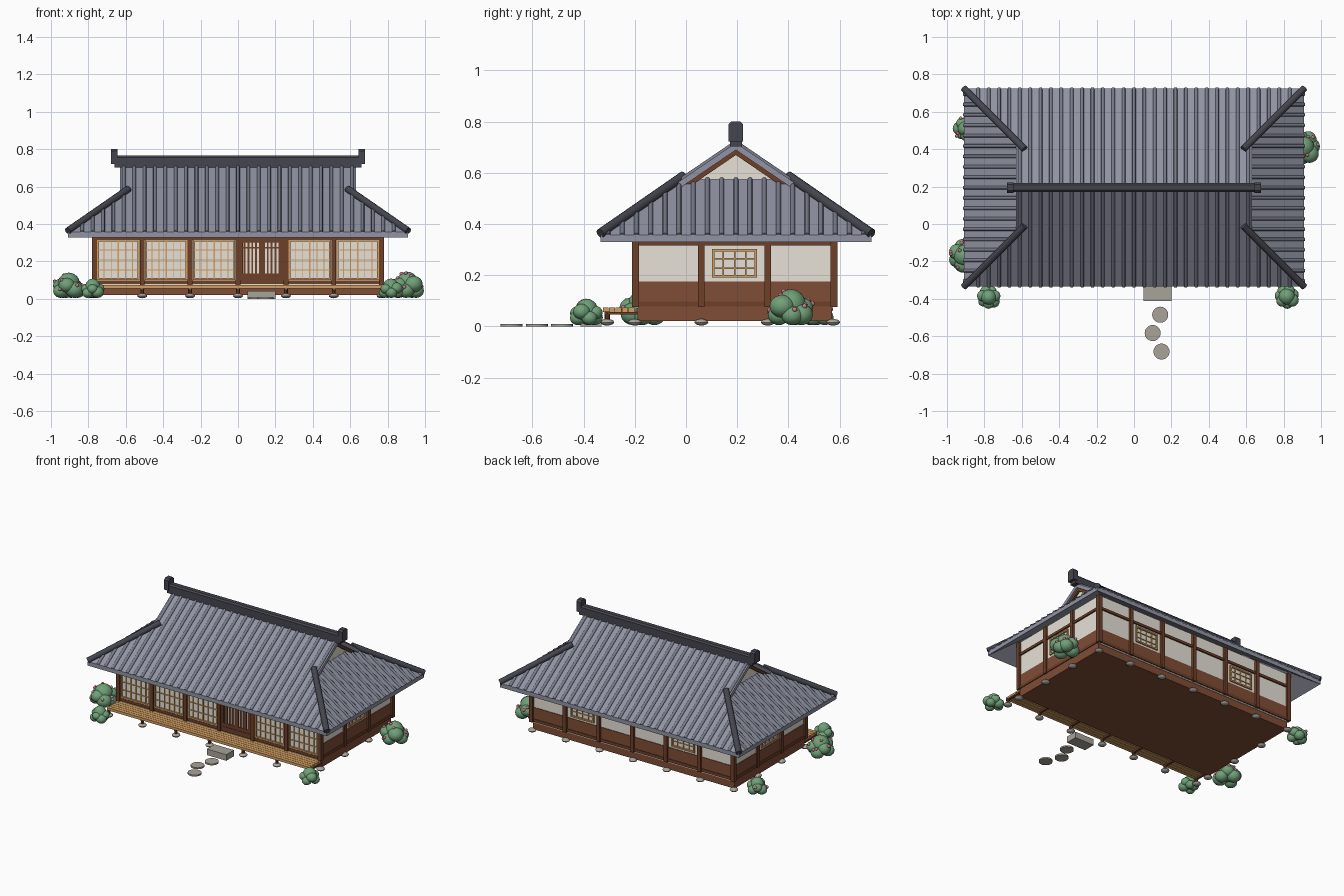
import bpy, bmesh, math, random
from mathutils import Vector, Matrix

if "Cube" in bpy.data.objects:
    bpy.data.objects.remove(bpy.data.objects["Cube"])
random.seed(4)

def mat(name, r, g, b):
    m = bpy.data.materials.new(name)
    m.diffuse_color = [((c + 0.055) / 1.055) ** 2.4 for c in (r, g, b)] + [1]
    m.use_nodes = True
    m.node_tree.nodes["Principled BSDF"].inputs["Base Color"].default_value = m.diffuse_color
    return m

PLASTER = mat("plaster", 0.92, 0.90, 0.86)
DARK = mat("dark_wood", 0.43, 0.25, 0.16)
BROWN = mat("panel_wood", 0.50, 0.30, 0.21)
TAN = mat("light_wood", 0.82, 0.62, 0.38)
TILE = mat("roof_tile", 0.57, 0.58, 0.64)
RIB = mat("tile_rib", 0.46, 0.48, 0.54)
RIDGE = mat("ridge_tile", 0.27, 0.27, 0.31)
STONE = mat("stone", 0.66, 0.64, 0.60)
GREEN = mat("leaf_green", 0.44, 0.63, 0.47)
PINK = mat("blossom_pink", 0.80, 0.47, 0.54)

def finish(bm, name, material, smooth=None):
    bmesh.ops.recalc_face_normals(bm, faces=bm.faces)
    me = bpy.data.meshes.new(name)
    bm.to_mesh(me)
    bm.free()
    me.materials.append(material)
    ob = bpy.data.objects.new(name, me)
    bpy.context.collection.objects.link(ob)
    if smooth:
        bpy.ops.object.select_all(action='DESELECT')
        ob.select_set(True)
        bpy.context.view_layer.objects.active = ob
        bpy.ops.object.shade_smooth_by_angle(angle=math.radians(smooth))
    return ob

def box(bm, x0, x1, y0, y1, z0, z1):
    m = Matrix.Translation(((x0 + x1) / 2, (y0 + y1) / 2, (z0 + z1) / 2)) @ Matrix.Diagonal((x1 - x0, y1 - y0, z1 - z0, 1))
    bmesh.ops.create_cube(bm, size=1, matrix=m)

def rod(bm, a, b, r, n=8):
    a, b = Vector(a), Vector(b)
    d = b - a
    m = Matrix.Translation((a + b) / 2) @ d.to_track_quat('Z', 'Y').to_matrix().to_4x4()
    bmesh.ops.create_cone(bm, cap_ends=True, segments=n, radius1=r, radius2=r, depth=d.length, matrix=m)

def prism(bm, pts, off):
    """Extrude a planar polygon by the vector off."""
    f = bm.faces.new([bm.verts.new(p) for p in pts])
    g = bmesh.ops.extrude_face_region(bm, geom=[f], use_keep_orig=True)
    bmesh.ops.translate(bm, vec=off, verts=[v for v in g['geom'] if isinstance(v, bmesh.types.BMVert)])

# ---- dimensions
CY, EX, EY, EZ, SL, TH = 0.195, 0.91, 0.53, 0.357, 0.68, 0.028
GX, WX, WY0, WY1 = 0.63, 0.765, -0.195, 0.575
BAYS_X = [-0.768 + 0.256 * i for i in range(7)]
BAYS_Y = [-0.2 + 0.26 * i for i in range(4)]

def wall_box(bm, side, u0, u1, z0, z1, d0, d1):
    """Box on a wall: u along it, d outward from its surface."""
    if side == 'front': box(bm, u0, u1, WY0 - d1, WY0 - d0, z0, z1)
    if side == 'back': box(bm, u0, u1, WY1 + d0, WY1 + d1, z0, z1)
    if side == 'right': box(bm, WX + d0, WX + d1, u0, u1, z0, z1)
    if side == 'left': box(bm, -WX - d1, -WX - d0, u0, u1, z0, z1)

def lattice(bm, side, u0, u1, z0, z1, cols, rows, frame=0.010, bar=0.005):
    for z in (z0, z1 - frame): wall_box(bm, side, u0, u1, z, z + frame, 0, 0.010)
    for u in (u0, u1 - frame): wall_box(bm, side, u, u + frame, z0, z1, 0, 0.010)
    for i in range(1, cols):
        u = u0 + (u1 - u0) * i / cols
        w = bar * (1.6 if cols == 6 and i == 3 else 1)
        wall_box(bm, side, u - w / 2, u + w / 2, z0, z1, 0, 0.006)
    for i in range(1, rows):
        z = z0 + (z1 - z0) * i / rows
        wall_box(bm, side, u0, u1, z - bar / 2, z + bar / 2, 0, 0.006)

# ---- walls
bm = bmesh.new(); box(bm, -WX, WX, WY0, WY1, 0.07, 0.415); finish(bm, "plaster_walls", PLASTER)
bm = bmesh.new(); box(bm, -0.768, 0.768, -0.19, 0.57, 0.02, 0.085); finish(bm, "base", BROWN)
bm = bmesh.new()
for s, u in (('back', (-WX, WX)), ('left', (WY0, WY1)), ('right', (WY0, WY1))):
    wall_box(bm, s, *u, 0.08, 0.176, -0.01, 0.004)
finish(bm, "wainscot", BROWN)
bm = bmesh.new()
for s, u in (('front', (-WX, WX)), ('back', (-WX, WX)), ('left', (WY0, WY1)), ('right', (WY0, WY1))):
    wall_box(bm, s, *u, 0.078, 0.098, -0.01, 0.008)
    wall_box(bm, s, *u, 0.315, 0.332, -0.01, 0.010)
finish(bm, "wall_beams", DARK)
bm = bmesh.new()
for x in BAYS_X:
    for y in (-0.198, 0.578): box(bm, x - 0.013, x + 0.013, y - 0.014, y + 0.014, 0.075, 0.41)
for y in BAYS_Y[1:3]:
    for x in (-WX, WX): box(bm, x - 0.014, x + 0.014, y - 0.013, y + 0.013, 0.075, 0.41)
finish(bm, "posts", DARK)

# ---- sliding screens, windows and slatted door
bm = bmesh.new()
for i in (0, 1, 2, 4, 5):
    lattice(bm, 'front', BAYS_X[i] + 0.015, BAYS_X[i + 1] - 0.015, 0.1, 0.316, 6, 4)
finish(bm, "paper_screens", TAN)
bm = bmesh.new()
for s, u in (('back', -0.384), ('back', 0.384), ('left', 0.19), ('right', 0.19)):
    lattice(bm, s, u - 0.088, u + 0.088, 0.19, 0.302, 4, 3)
finish(bm, "window_lattices", TAN)
bm = bmesh.new()
lattice(bm, 'front', 0.014, 0.242, 0.098, 0.316, 11, 1, 0.014, 0.010)
wall_box(bm, 'front', 0.014, 0.242, 0.098, 0.135, 0, 0.007)
wall_box(bm, 'front', 0.014, 0.242, 0.27, 0.277, 0, 0.008)
wall_box(bm, 'front', 0.122, 0.134, 0.098, 0.316, 0, 0.009)
finish(bm, "slatted_door", DARK)

# ---- veranda
bm = bmesh.new()
for i in range(5):
    y = -0.325 + i * 0.025
    box(bm, -0.77, 0.77, y, y + 0.023, 0.056, 0.074)
finish(bm, "veranda_planks", TAN)
bm = bmesh.new()
for x in BAYS_X:
    rod(bm, (x, -0.308, 0.02), (x, -0.308, 0.058), 0.010)
    box(bm, x - 0.008, x + 0.008, -0.318, -0.19, 0.046, 0.057)
finish(bm, "veranda_supports", DARK)

# ---- foundation stones, step and path
bm = bmesh.new()
spots = [(x, y) for x in BAYS_X for y in (-0.308, 0.575)]
spots += [(x, y) for x in (-0.77, 0.77) for y in BAYS_Y[:3]]
for x, y in spots:
    bmesh.ops.create_uvsphere(bm, u_segments=12, v_segments=6, radius=1,
        matrix=Matrix.Translation((x, y, 0.016)) @ Matrix.Diagonal((0.027, 0.027, 0.013, 1)))
finish(bm, "foundation_stones", STONE, 50)
bm = bmesh.new(); box(bm, 0.052, 0.2, -0.413, -0.33, 0, 0.042); finish(bm, "step_block", STONE)
bm = bmesh.new()
for x, y in ((0.14, -0.485), (0.10, -0.583), (0.147, -0.682)):
    rod(bm, (x, y, 0), (x, y, 0.010), 0.043, 20)
finish(bm, "path_stones", STONE, 40)

# ---- hip and gable roof: mirrored slabs
def main_pt(x, t, s, dz=0):      # t = distance in from the eave, s = -1 front, 1 back
    return Vector((x, CY + s * (EY - t), EZ + SL * t + dz))

def side_pt(t, y, s, dz=0):
    return Vector((s * (EX - t), y, EZ + SL * t + dz))

slabs, ribs, hips, boards = (bmesh.new() for _ in range(4))
down = Vector((0, 0, -TH))
hip_t, side_t = EX - GX, 0.32
for s in (-1, 1):
    prism(slabs, [main_pt(x, t, s) for x, t in ((-EX, 0), (EX, 0), (GX, hip_t), (GX, EY), (-GX, EY), (-GX, hip_t))], down)
    prism(slabs, [side_pt(t, CY + k * (EY - t), s) for t, k in ((0, -1), (0, 1), (side_t, 1), (side_t, -1))], down)
    n = 16
    for i in range(-n, n + 1):           # ribs of front and back slopes
        x = i * 0.0555
        t = EY - 0.01 if abs(x) < GX else EX - abs(x)
        if t > 0.03: rod(ribs, main_pt(x, 0, s), main_pt(x, t, s), 0.0095)
    for i in range(-9, 10):              # ribs of end slopes
        y = i * 0.0555
        t = min(side_t, EY - abs(y))
        if t > 0.03: rod(ribs, side_pt(0, CY + y, s), side_pt(t, CY + y, s), 0.0095)
    for k in (-1, 1):                    # hips and gable boards
        rod(hips, main_pt(k * EX, 0.0, s, 0.006), main_pt(k * (EX - 0.325), 0.325, s, 0.010), 0.019, 10)
        x = k * (GX - 0.012)
        prism(boards, [main_pt(x, hip_t, s, -TH), main_pt(x, EY, s, -TH),
                       main_pt(x, EY, s, -TH - 0.020), main_pt(x, hip_t, s, -TH - 0.020)], Vector((-k * 0.014, 0, 0)))
finish(slabs, "roof_slabs", TILE)
finish(ribs, "roof_ribs", RIB, 50)
finish(hips, "hip_ridges", RIDGE, 50)
finish(boards, "gable_boards", DARK)

# ---- gable walls
bm = bmesh.new()
zb, za = 0.53, EZ + SL * EY - TH
hw = (za - zb) / SL
for s in (-1, 1):
    prism(bm, [Vector((s * 0.592, CY - hw, zb)), Vector((s * 0.592, CY + hw, zb)), Vector((s * 0.592, CY, za))], Vector((-s * 0.02, 0, 0)))
finish(bm, "gable_walls", PLASTER)

# ---- main ridge with end caps
def ridge_bar(bm, x0, x1, w, z0, z1):
    c = w * 0.4
    prof = ((-w, z0), (w, z0), (w, z1 - c), (w - c, z1), (c - w, z1), (-w, z1 - c))
    prism(bm, [Vector((x0, CY + y, z)) for y, z in prof], Vector((x1 - x0, 0, 0)))
bm = bmesh.new()
ridge_bar(bm, -0.66, 0.66, 0.024, 0.703, 0.766)
for s in (-1, 1): ridge_bar(bm, s * 0.645, s * 0.679, 0.028, 0.722, 0.801)
finish(bm, "main_ridge", RIDGE)

# ---- bushes: clustered lobes with blossoms
def bush(i, x, y, r, h, blossoms):
    leaf, flower, lobes = bmesh.new(), bmesh.new(), []
    lobes.append((Vector((x, y, h * 0.58)), r * 0.62, h * 0.42))
    for k in range(7):
        a = k * math.tau / 7 + i
        q = r * random.uniform(0.42, 0.52)
        lobes.append((Vector((x + math.cos(a) * r * 0.5, y + math.sin(a) * r * 0.5,
                              q * 0.9 + 0.005 + h * 0.2 * (k % 2))), q, q * 0.9))
    for c, q, qz in lobes:
        bmesh.ops.create_icosphere(leaf, subdivisions=3, radius=1,
            matrix=Matrix.Translation(c) @ Matrix.Diagonal((q, q, qz, 1)))
    for k in range(blossoms):
        c, q, qz = lobes[k % len(lobes)]
        out = Vector((c.x - x, c.y - y, 0)) * (1 / r)
        d = (out + Vector((random.uniform(-.6, .6), random.uniform(-.6, .6), random.uniform(.2, .9)))).normalized()
        bmesh.ops.create_icosphere(flower, subdivisions=2, radius=0.010,
            matrix=Matrix.Translation(c + Vector((d.x * q, d.y * q, d.z * qz))))
    finish(leaf, f"bush_{i}", GREEN, 60)
    if blossoms: finish(flower, f"bush_blossoms_{i}", PINK, 60)
    else: flower.free()

for i, b in enumerate(((-0.905, -0.17, 0.095, 0.14, 14), (0.905, 0.41, 0.095, 0.145, 14),
                       (-0.777, -0.392, 0.066, 0.108, 0), (0.817, -0.388, 0.07, 0.108, 0),
                       (-0.90, 0.51, 0.068, 0.11, 10))):
    bush(i, *b)
